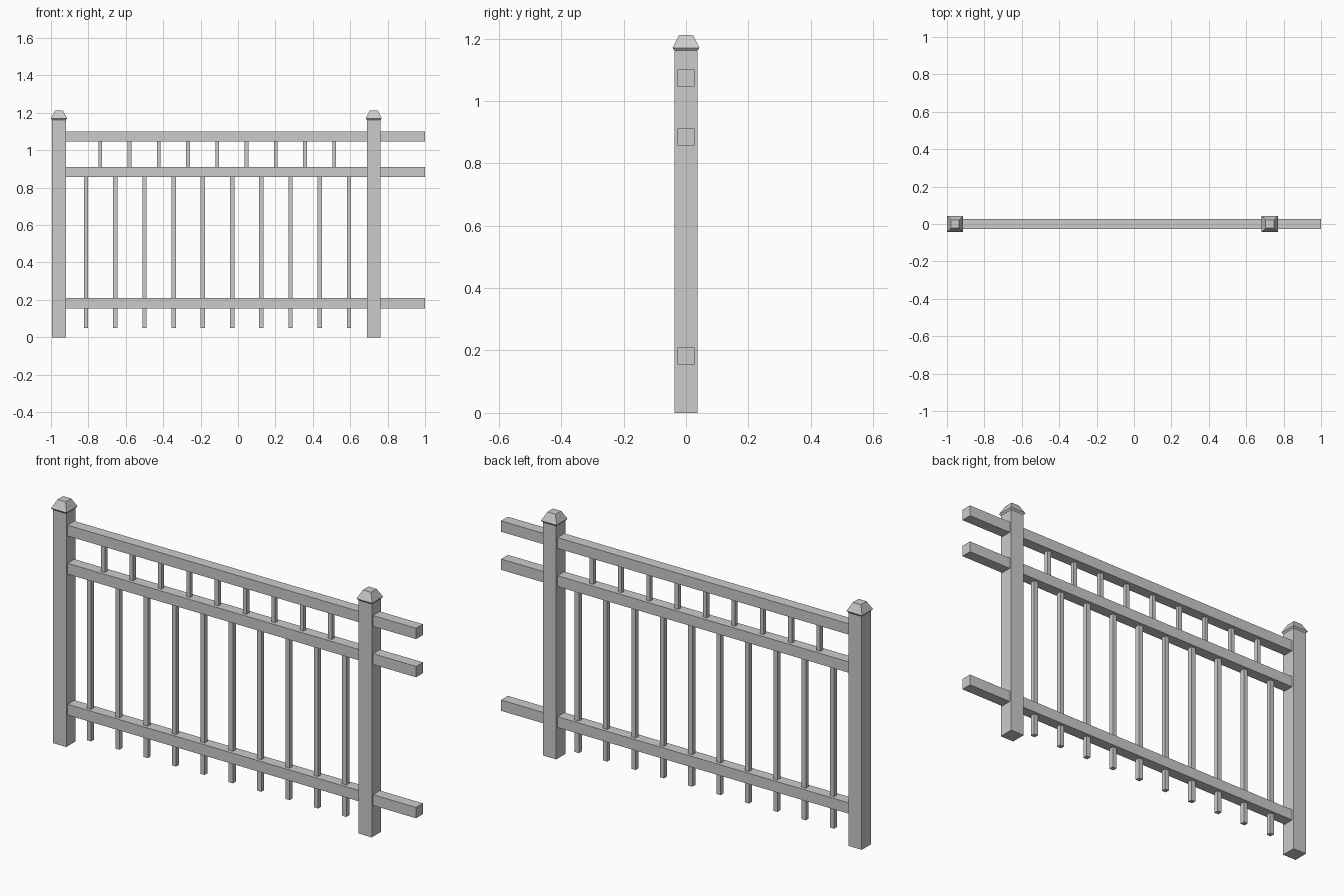
import bpy, bmesh

if "Cube" in bpy.data.objects:
    bpy.data.objects.remove(bpy.data.objects["Cube"])


def box(name, x0, x1, y, z0, z1):
    """Axis-aligned box with half depth y."""
    loft(name, (x0 + x1) / 2, [((x1 - x0) / 2, y, z0), ((x1 - x0) / 2, y, z1)])


def loft(name, cx, rings):
    """Rectangular cross-sections (half x, half y, z) joined bottom to top."""
    bm = bmesh.new()
    loops = [[bm.verts.new((cx + sx * hx, sy * hy, z))
              for sx, sy in ((-1, -1), (1, -1), (1, 1), (-1, 1))]
             for hx, hy, z in rings]
    bm.faces.new(loops[0][::-1])
    bm.faces.new(loops[-1])
    for a, b in zip(loops, loops[1:]):
        for i in range(4):
            j = (i + 1) % 4
            bm.faces.new((a[i], a[j], b[j], b[i]))
    mesh = bpy.data.meshes.new(name)
    bm.to_mesh(mesh)
    bm.free()
    bpy.context.collection.objects.link(bpy.data.objects.new(name, mesh))


# Posts with flared, flat-topped caps
POST = 0.037
for side, cx in (("left", -0.957), ("right", 0.726)):
    box(side + "_post", cx - POST, cx + POST, POST, 0, 1.163)
    loft(side + "_post_cap", cx, [(0.037, 0.037, 1.162), (0.043, 0.043, 1.17),
                                  (0.0225, 0.0225, 1.211)])

# Horizontal rails running through the right post
RAIL = 0.027
for name, z in (("bottom", 0.182), ("middle", 0.884), ("top", 1.074)):
    box(name + "_rail", -0.922, 1.0, RAIL, z - RAIL, z + RAIL)

# Long balusters below the middle rail, short ones staggered between them above
HALF, STEP, START = 0.0115, 0.1563, -0.813
for i in range(10):
    x = START + i * STEP
    box(f"long_baluster_{i + 1}", x - HALF, x + HALF, HALF, 0.05, 0.86)
for i in range(9):
    x = START + (i + 0.49) * STEP
    box(f"short_baluster_{i + 1}", x - 0.01, x + 0.01, 0.01, 0.908, 1.05)
